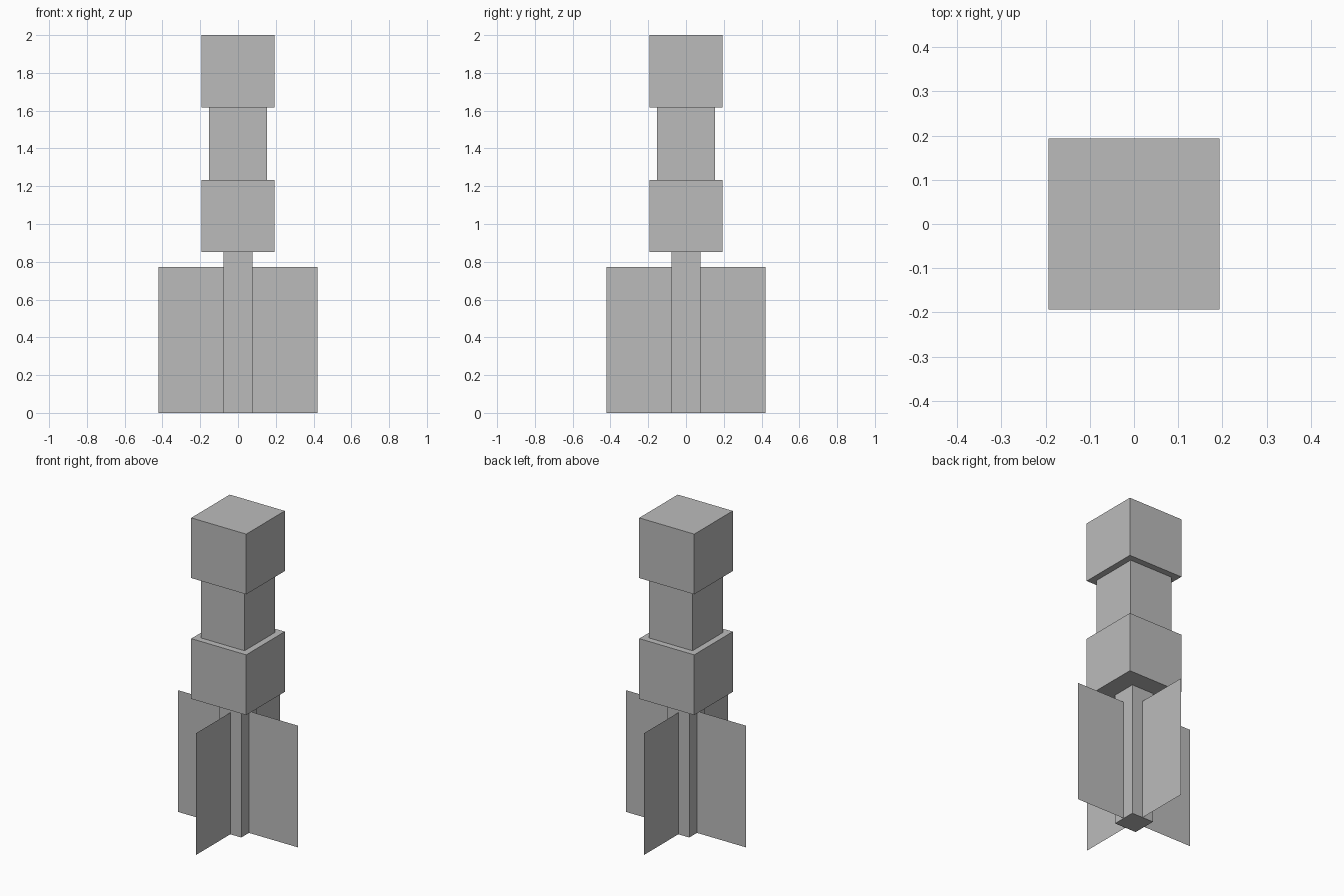
import bpy
import bmesh
from math import pi
from mathutils import Matrix

cube = bpy.data.objects.get("Cube")
if cube:
    bpy.data.objects.remove(cube, do_unlink=True)

# Single plain grey
grey = bpy.data.materials.new("plain grey")
grey.use_nodes = True
colour = (0.5, 0.5, 0.5, 1.0)
grey.diffuse_color = colour
grey.node_tree.nodes["Principled BSDF"].inputs["Base Color"].default_value = colour


def add_object(name, bm):
    mesh = bpy.data.meshes.new(name)
    bm.to_mesh(mesh)
    bm.free()
    mesh.materials.append(grey)
    obj = bpy.data.objects.new(name, mesh)
    bpy.context.collection.objects.link(obj)
    return obj


def block(name, half, z0, z1):
    """Square block centred on the z axis."""
    bm = bmesh.new()
    size = Matrix.Diagonal((2 * half, 2 * half, z1 - z0, 1))
    place = Matrix.Translation((0, 0, (z0 + z1) / 2))
    bmesh.ops.create_cube(bm, size=1, matrix=place @ size)
    return add_object(name, bm)


def fin(name, angle, inner=0.077, outer=0.42, height=0.772):
    """Paper-thin upright sheet pointing outwards from the shaft."""
    bm = bmesh.new()
    corners = [(inner, 0, 0), (outer, 0, 0), (outer, 0, height), (inner, 0, height)]
    bm.faces.new([bm.verts.new(c) for c in corners])
    bmesh.ops.rotate(bm, verts=bm.verts, matrix=Matrix.Rotation(angle, 3, "Z"))
    return add_object(name, bm)


# Stacked body
block("shaft", 0.077, 0.0, 0.852)
block("lower_block", 0.193, 0.852, 1.234)
block("neck_block", 0.153, 1.234, 1.618)
block("top_block", 0.193, 1.618, 2.0)

# Four fins around the shaft
for i, side in enumerate(("left", "back", "right", "front")):
    fin(side + "_fin", i * pi / 2)
